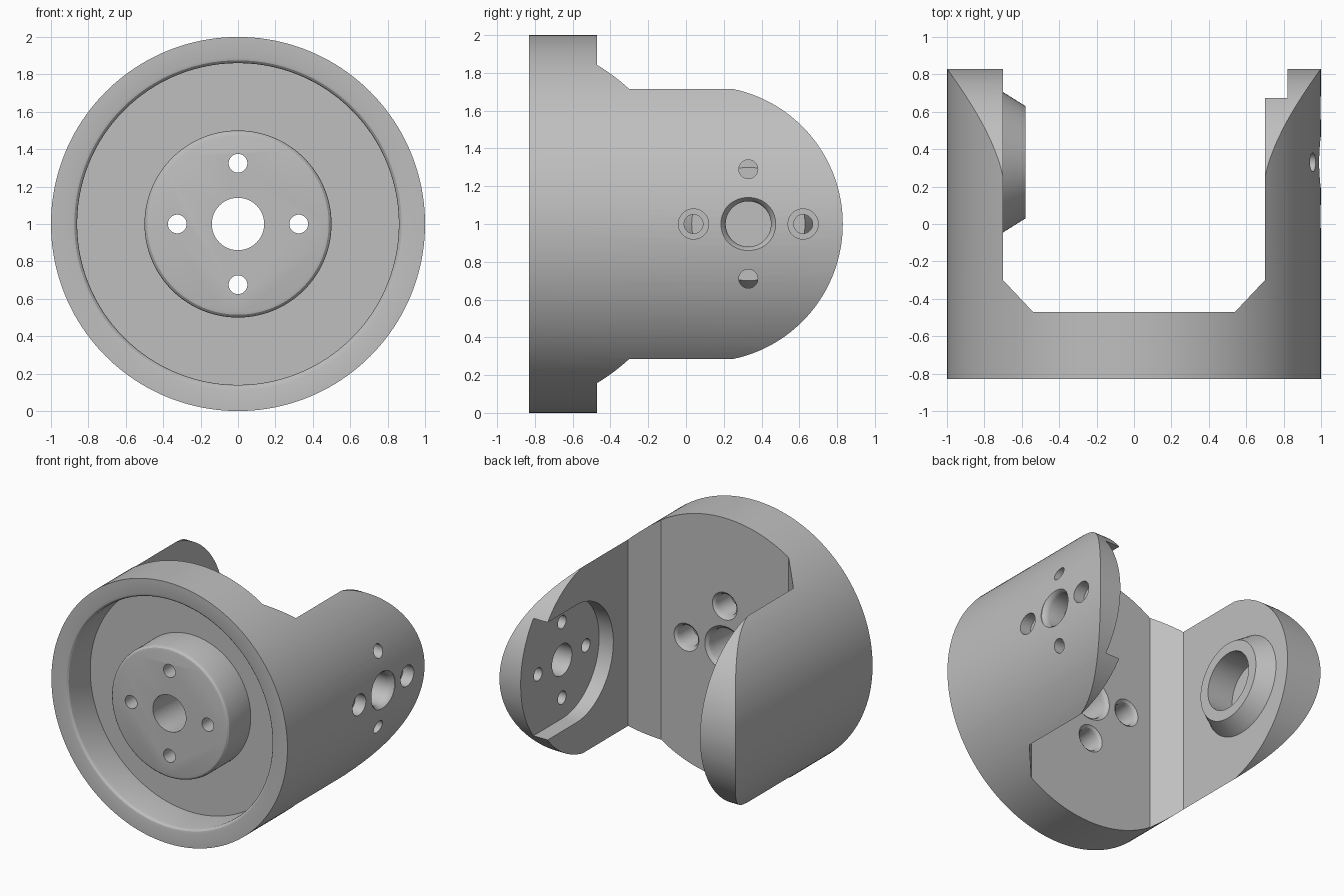
import bpy, bmesh, math
from mathutils import Vector

old = bpy.data.objects.get("Cube")
if old:
    bpy.data.objects.remove(old, do_unlink=True)

grey = bpy.data.materials.new("plain_grey")
grey.use_nodes = True
colour = (0.52, 0.52, 0.52, 1)
grey.diffuse_color = colour
grey.node_tree.nodes["Principled BSDF"].inputs["Base Color"].default_value = colour

MID = 1.0     # height of the main axis
PIVOT = 0.33  # y of the pivot axis across the arms


def skin(name, rings):
    """Closed solid through a list of equal-length vertex loops."""
    bm = bmesh.new()
    loops = [[bm.verts.new(p) for p in ring] for ring in rings]
    n = len(loops[0])
    for a, b in zip(loops, loops[1:]):
        for i in range(n):
            j = (i + 1) % n
            bm.faces.new((a[i], a[j], b[j], b[i]))
    bm.faces.new(loops[0])
    bm.faces.new(loops[-1])
    bmesh.ops.recalc_face_normals(bm, faces=bm.faces)
    mesh = bpy.data.meshes.new(name)
    bm.to_mesh(mesh)
    bm.free()
    mesh.materials.append(grey)
    obj = bpy.data.objects.new(name, mesh)
    bpy.context.collection.objects.link(obj)
    return obj


def lathe(name, axis, profile, u=0.0, z=MID, steps=48):
    """Revolve (radius, distance) points about an x or y axis."""
    rings = []
    for r, h in profile:
        ring = []
        for i in range(steps):
            t = 2 * math.pi * i / steps
            a, b = u + r * math.cos(t), z + r * math.sin(t)
            ring.append(Vector((h, a, b) if axis == "x" else (a, h, b)))
        rings.append(ring)
    return skin(name, rings)


def prism(name, axis, outline, low, high):
    """Extrude an outline along x (y, z points) or z (x, y points)."""
    return skin(name, [[Vector((h, a, b) if axis == "x" else (a, b, h))
                        for a, b in outline] for h in (low, high)])


def arc(cy, r, start, end, steps):
    angles = [math.radians(start + (end - start) * i / steps) for i in range(steps + 1)]
    return [(cy + r * math.cos(t), MID + r * math.sin(t)) for t in angles]


def combine(target, tool, operation="DIFFERENCE"):
    mod = target.modifiers.new("cut", "BOOLEAN")
    mod.operation = operation
    mod.solver = "EXACT"
    mod.object = tool
    bpy.context.view_layer.objects.active = target
    bpy.ops.object.modifier_apply(modifier=mod.name)
    bpy.data.objects.remove(tool, do_unlink=True)


# Round body with the ring groove and raised hub on its front
body = lathe("yoke_body", "y", [
    (0.47, -0.83), (0.485, -0.826), (0.496, -0.815), (0.50, -0.80),
    (0.50, -0.56), (0.86, -0.56), (0.86, -0.80), (0.864, -0.815),
    (0.875, -0.826), (0.89, -0.83), (1.0, -0.83), (1.0, 0.83)], steps=160)

# Gap between the two arms, with chamfered inner corners
half = [(0.54, -0.47), (0.70, -0.30), (0.70, 1.2)]
gap = half + [(-x, y) for x, y in reversed(half)]
combine(body, prism("gap_cutter", "z", gap, -0.3, 2.3))

# Rounded arm ends
side = [(-1.2, -0.3), (0.10, -0.3)] + arc(0.10, 0.73, -90, 90, 72) + [(0.10, 2.3), (-1.2, 2.3)]
combine(body, prism("end_round", "x", side, -1.3, 1.3), "INTERSECT")

# Open-ended pocket inside the left arm
pocket = arc(PIVOT, 0.45, 90, 270, 48) + [(1.2, MID - 0.45), (1.2, MID + 0.45)]
combine(body, prism("pocket_cutter", "x", pocket, 0.5, 0.82))

# Conical pivot boss with a blind bore inside the right arm
combine(body, lathe("pivot_boss", "x", [(0.375, -0.76), (0.375, -0.70), (0.30, -0.58)],
                    u=PIVOT, steps=64), "UNION")
combine(body, lathe("bore_cutter", "x", [(0.22, -0.80), (0.22, -0.4)], u=PIVOT, steps=64))

# Hub holes: centre bore and four bolt holes, flared at the back
combine(body, lathe("hub_bore", "y", [(0.14, -1), (0.14, -0.52), (0.148, -0.49),
                                      (0.17, -0.47), (0.17, -0.4)], steps=64))
for i in range(4):
    t = i * math.pi / 2
    combine(body, lathe("hub_bolt_hole", "y", [
        (0.05, -1), (0.05, -0.66), (0.08, -0.66), (0.08, -0.51),
        (0.088, -0.485), (0.105, -0.47), (0.105, -0.4)],
        u=0.325 * math.cos(t), z=MID + 0.325 * math.sin(t)))

# Left arm holes: centre bore, two plain holes and two counterbored holes
combine(body, lathe("arm_bore", "x", [(0.12, 0.6), (0.12, 0.95), (0.127, 0.975),
                                      (0.145, 0.995), (0.145, 1.1)], u=PIVOT, steps=64))
for s in (-1, 1):
    combine(body, lathe("plain_hole", "x", [(0.05, 0.6), (0.05, 1.2)],
                        u=PIVOT, z=MID + s * 0.29))
    combine(body, lathe("counterbored_hole", "x", [
        (0.05, 0.6), (0.05, 0.91), (0.08, 0.91), (0.08, 1.2)], u=PIVOT + s * 0.29))

# Smooth curves, sharp edges
bpy.ops.object.select_all(action="DESELECT")
body.select_set(True)
bpy.context.view_layer.objects.active = body
bpy.ops.object.shade_smooth_by_angle(angle=math.radians(30))
